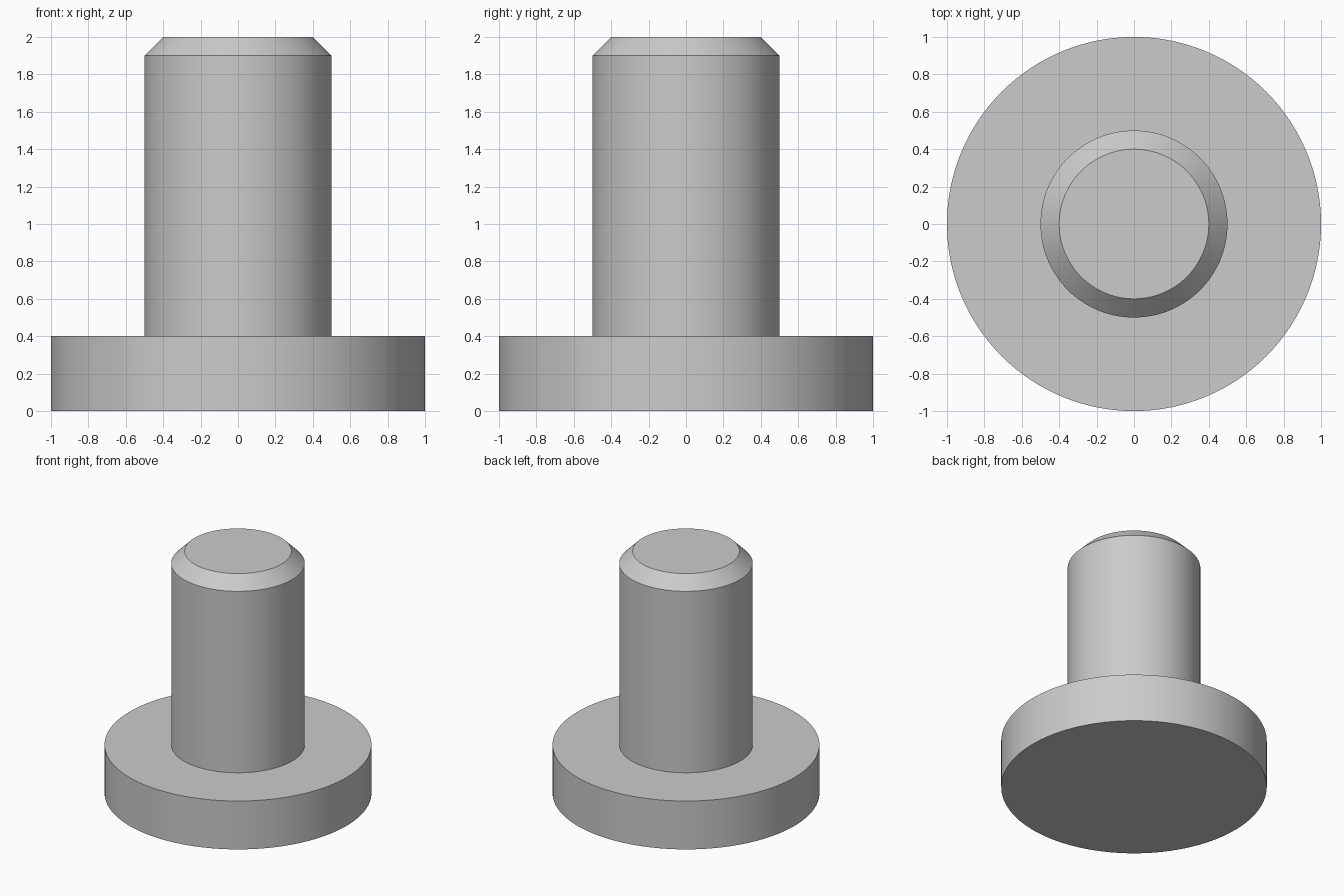
import bpy
import bmesh
import math
from mathutils import Matrix

SEGMENTS = 128

default_cube = bpy.data.objects.get("Cube")
if default_cube:
    bpy.data.objects.remove(default_cube, do_unlink=True)

# Plain grey metal
grey = bpy.data.materials.new("grey_metal")
grey.use_nodes = True
colour = (0.6, 0.6, 0.6, 1)
grey.diffuse_color = colour
grey.node_tree.nodes["Principled BSDF"].inputs["Base Color"].default_value = colour


def lathe(name, profile):
    """Revolve (radius, height) points, running from axis to axis, about z."""
    bm = bmesh.new()
    verts = [bm.verts.new((r, 0, z)) for r, z in profile]
    edges = [bm.edges.new(pair) for pair in zip(verts, verts[1:])]
    bmesh.ops.spin(bm, geom=verts + edges, cent=(0, 0, 0), axis=(0, 0, 1),
                   angle=math.tau, steps=SEGMENTS, use_merge=True)
    bmesh.ops.remove_doubles(bm, verts=bm.verts, dist=0.0001)
    bmesh.ops.recalc_face_normals(bm, faces=bm.faces)
    mesh = bpy.data.meshes.new(name)
    bm.to_mesh(mesh)
    bm.free()
    mesh.materials.append(grey)
    obj = bpy.data.objects.new(name, mesh)
    bpy.context.collection.objects.link(obj)
    bpy.ops.object.select_all(action="DESELECT")
    obj.select_set(True)
    bpy.context.view_layer.objects.active = obj
    bpy.ops.object.shade_smooth_by_angle(angle=math.radians(30))
    return obj


# Wide round flange stepping up to a pin with a chamfered tip, as one solid
lathe("flanged_pin", [
    (0, 0), (1, 0), (1, 0.4),
    (0.5, 0.4), (0.5, 1.9),
    (0.4, 2), (0, 2),
])
